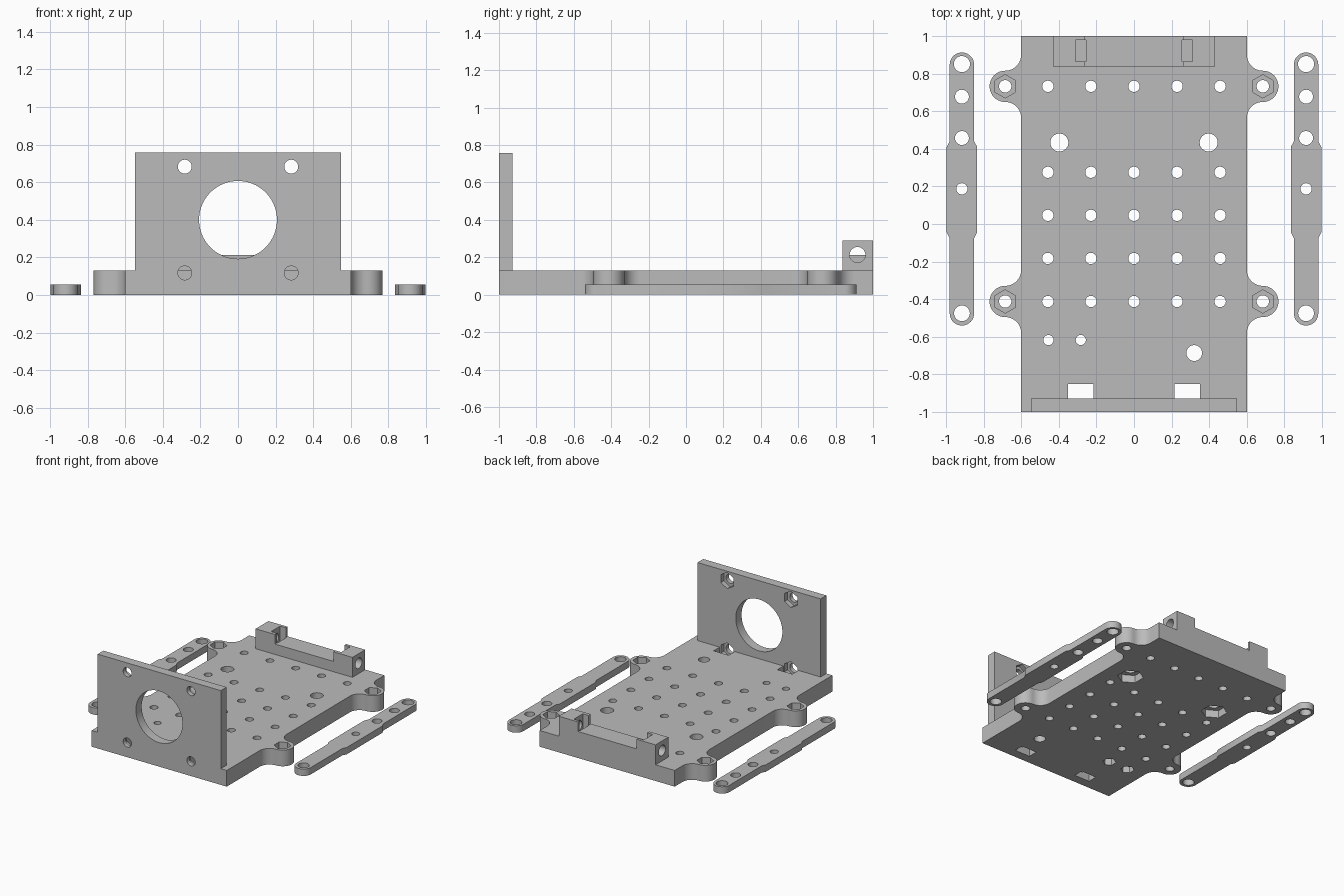
import bpy, bmesh
from math import pi, sin, cos
from mathutils import Matrix, Vector

cube = bpy.data.objects.get("Cube")
if cube:
    bpy.data.objects.remove(cube, do_unlink=True)

grey = bpy.data.materials.new("light grey plastic")
grey.use_nodes = True
COLOUR = (0.5, 0.5, 0.5, 1)
grey.diffuse_color = COLOUR
grey.node_tree.nodes["Principled BSDF"].inputs["Base Color"].default_value = COLOUR

THICK = 0.13
TURN = {"z": Matrix(), "y": Matrix.Rotation(pi / 2, 4, "X"), "x": Matrix.Rotation(pi / 2, 4, "Y")}


def add_box(bm, x, y, z):
    lo, hi = Vector((x[0], y[0], z[0])), Vector((x[1], y[1], z[1]))
    m = Matrix.Translation((lo + hi) / 2) @ Matrix.Diagonal((*(hi - lo), 1))
    bmesh.ops.create_cube(bm, size=1, matrix=m)


def add_prism(bm, centre, r, length, axis="z", sides=32):
    m = Matrix.Translation(centre) @ TURN[axis]
    bmesh.ops.create_cone(bm, cap_ends=True, segments=sides, radius1=r, radius2=r,
                          depth=length, matrix=m)


def extrude_outline(bm, points, height):
    face = bm.faces.new([bm.verts.new((x, y, 0)) for x, y in points])
    top = bmesh.ops.extrude_face_region(bm, geom=[face])["geom"]
    bmesh.ops.translate(bm, vec=(0, 0, height),
                        verts=[v for v in top if isinstance(v, bmesh.types.BMVert)])
    bmesh.ops.recalc_face_normals(bm, faces=bm.faces)


def arc(cx, cy, r, start, end, steps=12):
    angles = [start + (end - start) * i / steps for i in range(steps + 1)]
    return [(cx + r * cos(a), cy + r * sin(a)) for a in angles]


def make_object(name, bm):
    mesh = bpy.data.meshes.new(name)
    bm.to_mesh(mesh)
    bm.free()
    mesh.materials.append(grey)
    ob = bpy.data.objects.new(name, mesh)
    bpy.context.collection.objects.link(ob)
    return ob


def finish(name, body, cutters):
    """Cut the holes out of a part and shade it."""
    ob, tool = make_object(name, body), make_object(name + "_cutter", cutters)
    tool.hide_render = True
    mod = ob.modifiers.new("holes", "BOOLEAN")
    mod.operation, mod.solver, mod.object = "DIFFERENCE", "EXACT", tool
    mod.use_self = True
    bpy.ops.object.select_all(action="DESELECT")
    bpy.context.view_layer.objects.active = ob
    ob.select_set(True)
    bpy.ops.object.modifier_apply(modifier=mod.name)
    bpy.data.objects.remove(tool, do_unlink=True)
    bpy.ops.object.shade_smooth_by_angle(angle=pi / 6)
    return ob


def add_wall_screws(bm):
    """Screw holes with nut pockets at the back of the wall."""
    for x in (-0.283, 0.283):
        for z in (0.118, 0.683):
            add_prism(bm, (x, -0.98, z), 0.037, 0.2, "y")
            add_prism(bm, (x, -0.93, z), 0.065, 0.07, "y", 6)


# Base plate with four rounded, filleted ears
EAR_X, EAR_R, EDGE = 0.685, 0.083, 0.6
FILLET = EAR_X - EDGE
EAR_Y = (-0.412, 0.732)
side = [(EDGE, -1)]
for y in EAR_Y:
    gap = EAR_R + FILLET
    side += arc(EAR_X, y - gap, FILLET, pi, pi / 2)
    side += arc(EAR_X, y, EAR_R, -pi / 2, pi / 2, 20)[1:-1]
    side += arc(EAR_X, y + gap, FILLET, -pi / 2, -pi)
side.append((EDGE, 1))
plate = bmesh.new()
extrude_outline(plate, side + [(-x, y) for x, y in reversed(side)], THICK)

# Plate holes: grid, ear nuts, large bolts, cable holes and nut slots
cut = bmesh.new()
for y in (0.732, 0.275, 0.046, -0.183, -0.412):
    for i in range(-2, 3):
        add_prism(cut, (i * 0.229, y, 0.06), 0.03, 0.3)
for s in (-1, 1):
    for y in EAR_Y:
        add_prism(cut, (s * EAR_X, y, 0.06), 0.033, 0.3)
        add_prism(cut, (s * EAR_X, y, THICK), 0.062, 0.12, sides=6)
    add_prism(cut, (s * 0.397, 0.433, 0.06), 0.048, 0.3)
    add_prism(cut, (s * 0.397, 0.433, 0), 0.095, 0.12, sides=6)
    add_box(cut, (s * 0.283 - 0.067, s * 0.283 + 0.067), (-0.927, -0.85), (-0.1, 0.3))
for x in (-0.455, -0.283):
    add_prism(cut, (x, -0.617, 0.06), 0.027, 0.3)
    add_prism(cut, (x, -0.617, 0), 0.05, 0.1, sides=6)
add_prism(cut, (0.32, -0.686, 0.06), 0.042, 0.3)
add_wall_screws(cut)
finish("base_plate", plate, cut)

# Upright front wall with a large round opening
wall = bmesh.new()
add_box(wall, (-0.547, 0.547), (-1, -0.927), (THICK, 0.757))
cut = bmesh.new()
add_prism(cut, (0, -0.96, 0.4), 0.207, 0.3, "y", 64)
add_wall_screws(cut)
finish("front_wall", wall, cut)

# Rear bracket: two raised ends, lowered middle, nut slots
bracket = bmesh.new()
add_box(bracket, (-0.43, 0.43), (0.838, 1), (THICK, 0.29))
cut = bmesh.new()
add_box(cut, (-0.26, 0.26), (0.7, 1.1), (0.213, 0.4))
for s in (-1, 1):
    add_prism(cut, (s * 0.38, 0.917, 0.213), 0.042, 0.25, "x")
    add_box(cut, (s * 0.283 - 0.028, s * 0.283 + 0.028), (0.865, 0.978), (0.15, 0.4))
finish("rear_bracket", bracket, cut)

# Loose side arms: rounded ends, wider middle, five holes
ARM_HOLES = ((0.85, 0.043), (0.677, 0.037), (0.457, 0.037), (0.187, 0.03), (-0.475, 0.042))
for label, s in (("left", 1), ("right", -1)):
    cx, thin, wide = s * 0.915, 0.065, 0.081
    outline = arc(cx, -0.475, thin, pi, 2 * pi, 20)
    right = [(thin, -0.075), (wide, -0.045), (wide, 0.41), (thin, 0.44)]
    outline += [(cx + w, y) for w, y in right]
    outline += arc(cx, 0.847, thin, 0, pi, 20)
    outline += [(cx - w, y) for w, y in reversed(right)]
    arm, cut = bmesh.new(), bmesh.new()
    extrude_outline(arm, outline, 0.055)
    for y, r in ARM_HOLES:
        add_prism(cut, (cx, y, 0.03), r, 0.2)
    finish(label + "_arm", arm, cut)
